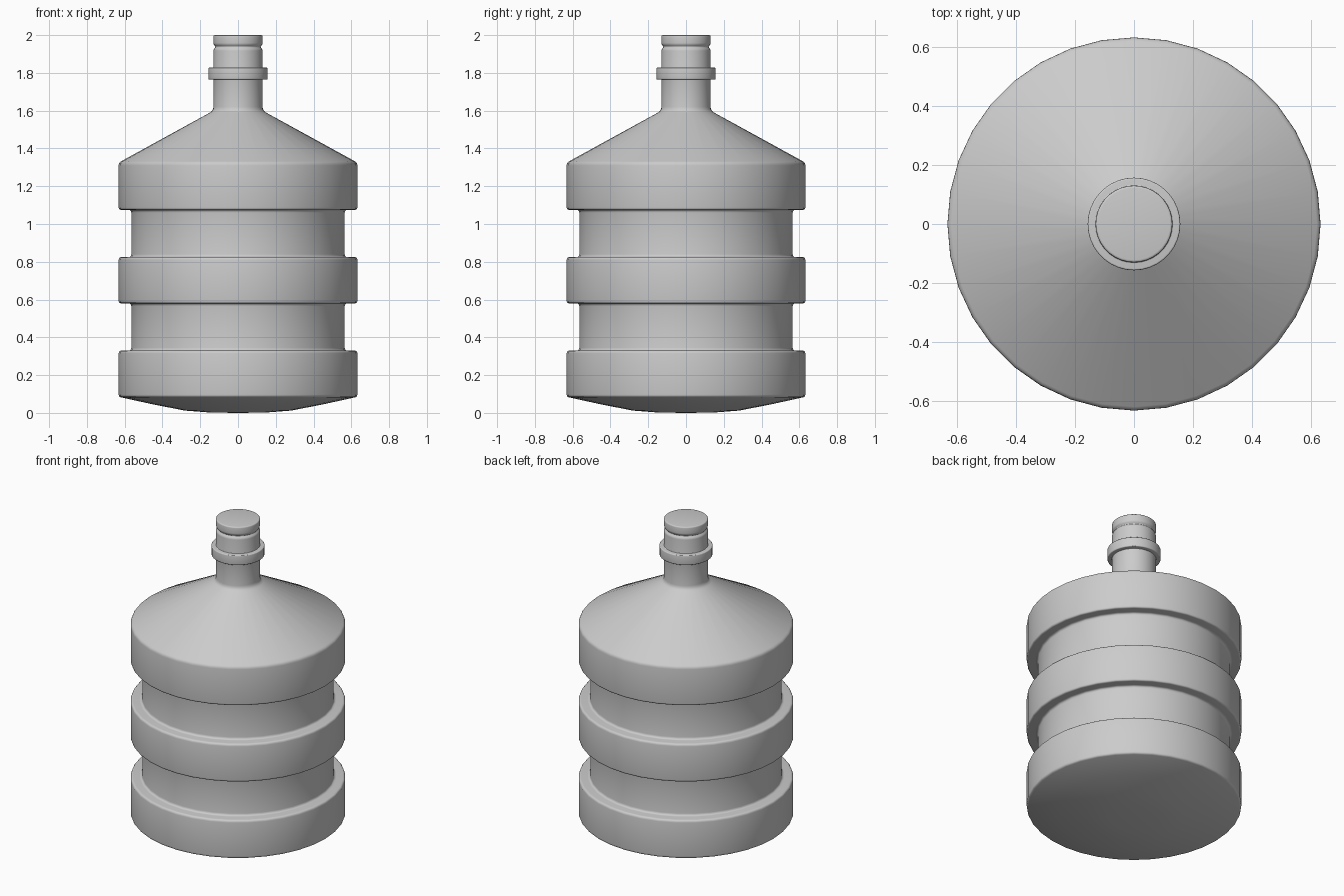
import bpy, bmesh, math
from mathutils import Vector, Matrix

SEGMENTS = 36

cube = bpy.data.objects.get("Cube")
if cube:
    bpy.data.objects.remove(cube, do_unlink=True)

# Single plastic colour
plastic = bpy.data.materials.new("grey_plastic")
plastic.use_nodes = True
colour = (0.6, 0.6, 0.6, 1)
plastic.diffuse_color = colour
plastic.node_tree.nodes["Principled BSDF"].inputs["Base Color"].default_value = colour


def rounded(corners, steps=3):
    """Turn (radius, height, fillet) corners into a smooth profile."""
    pts = [Vector((r, 0, z)) for r, z, _ in corners]
    out = [pts[0]]
    for a, p, b, corner in zip(pts, pts[1:], pts[2:], corners[1:]):
        fillet = corner[2]
        if not fillet:
            out.append(p)
            continue
        start = p + (a - p).normalized() * fillet
        end = p + (b - p).normalized() * fillet
        for i in range(steps + 1):
            t = i / steps
            out.append(start * (1 - t) ** 2 + p * 2 * t * (1 - t) + end * t ** 2)
    return out + [pts[-1]]


def lathe(name, corners):
    bm = bmesh.new()
    verts = [bm.verts.new(p) for p in rounded(corners)]
    edges = [bm.edges.new(pair) for pair in zip(verts, verts[1:])]
    bmesh.ops.spin(bm, geom=verts + edges, axis=(0, 0, 1), cent=(0, 0, 0),
                   angle=math.tau, steps=SEGMENTS, use_merge=True)
    bmesh.ops.remove_doubles(bm, verts=bm.verts, dist=0.0005)
    bmesh.ops.recalc_face_normals(bm, faces=bm.faces)
    mesh = bpy.data.meshes.new(name)
    bm.to_mesh(mesh)
    bm.free()
    mesh.materials.append(plastic)
    obj = bpy.data.objects.new(name, mesh)
    bpy.context.collection.objects.link(obj)
    bpy.ops.object.select_all(action='DESELECT')
    obj.select_set(True)
    bpy.context.view_layer.objects.active = obj
    bpy.ops.object.shade_smooth_by_angle(angle=math.radians(35))
    return obj


# Shallow domed base
OUTER, INNER, NECK = 0.632, 0.565, 0.13
profile = [(0, 0, 0), (0.15, 0.002, 0), (0.28, 0.012, 0), (0.45, 0.045, 0)]

# Three wide bands separated by two recessed waists
for low, high in ((0.085, 0.33), (0.58, 0.825), (1.075, 1.325)):
    if low > 0.1:
        profile.append((INNER, low, 0.015))
    profile += [(OUTER, low, 0.012), (OUTER, high, 0.015)]
    if high < 1.3:
        profile.append((INNER, high, 0.015))

# Conical shoulder, neck, collar, and grooved mouth with a flat cap
profile += [
    (NECK, 1.6, 0.02),
    (NECK, 1.765, 0.004), (0.157, 1.765, 0.006),
    (0.157, 1.828, 0.006), (NECK, 1.828, 0.004),
    (NECK, 1.925, 0.008), (0.118, 1.938, 0.006), (NECK, 1.951, 0.008),
    (NECK, 2.0, 0.008), (0, 2.0, 0),
]
lathe("bottle", profile)
